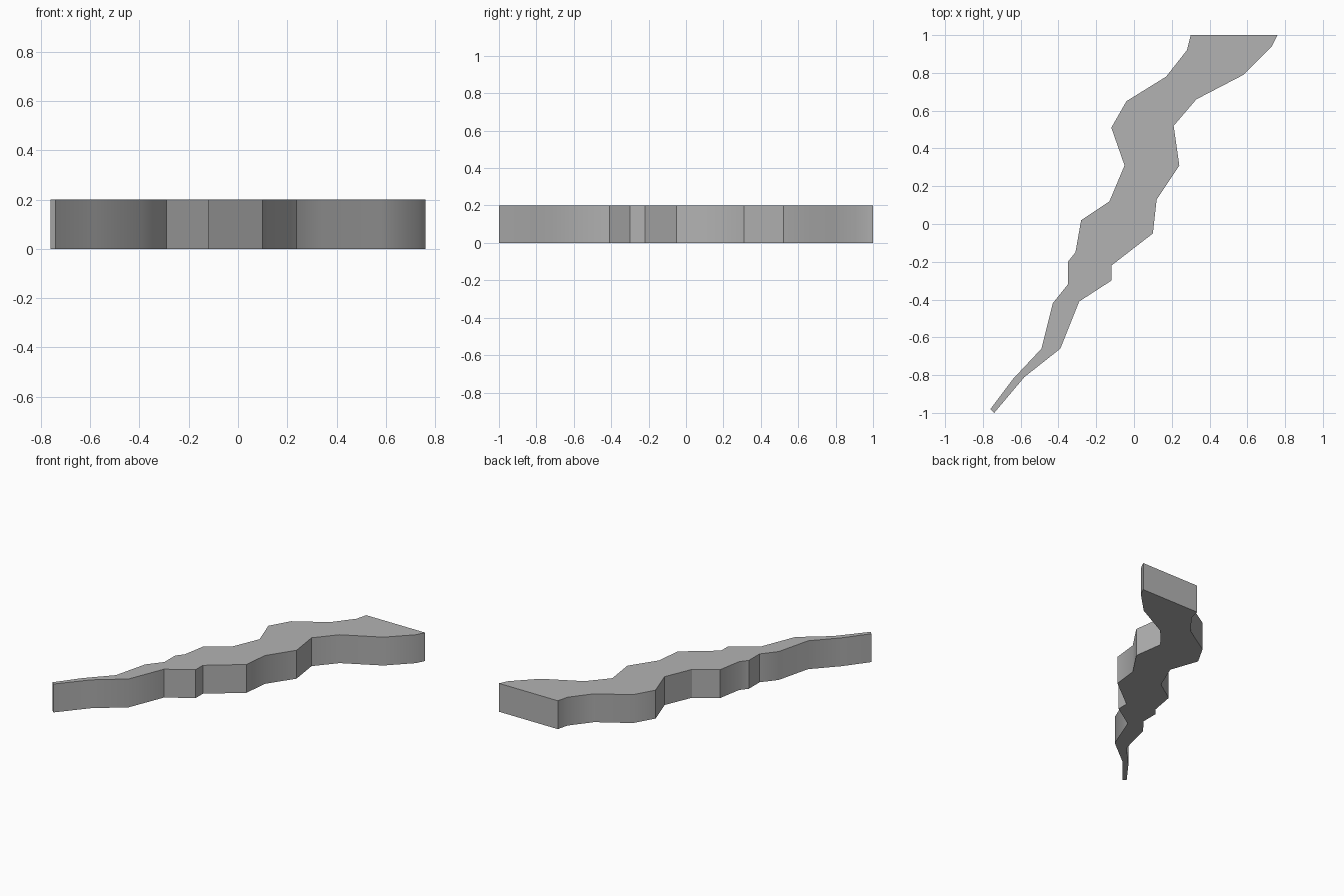
import bpy
import bmesh
import math

cube = bpy.data.objects.get("Cube")
if cube:
    bpy.data.objects.remove(cube, do_unlink=True)

HEIGHT = 0.2

# The two winding edges of the strip, each from the wide end to the narrow tip
LEFT_EDGE = [(.3, 1), (.28, .92), (.17, .78), (-.04, .65), (-.12, .51),
             (-.05, .31), (-.13, .12), (-.28, .02), (-.31, -.15), (-.35, -.2),
             (-.35, -.32), (-.43, -.42), (-.49, -.66), (-.64, -.82), (-.76, -.98)]
RIGHT_EDGE = [(.76, 1), (.73, .94), (.58, .79), (.33, .66), (.21, .52),
              (.24, .31), (.12, .13), (.1, -.05), (-.12, -.22), (-.12, -.3),
              (-.29, -.41), (-.39, -.66), (-.58, -.81), (-.74, -1)]


def flat_material(name, color):
    mat = bpy.data.materials.new(name)
    mat.use_nodes = True
    mat.diffuse_color = color
    mat.node_tree.nodes["Principled BSDF"].inputs["Base Color"].default_value = color
    return mat


def extruded_outline(name, outline, height, mat):
    bm = bmesh.new()
    base = bm.faces.new([bm.verts.new((x, y, 0)) for x, y in outline])
    top = bmesh.ops.extrude_face_region(bm, geom=[base], use_keep_orig=True)
    verts = [v for v in top["geom"] if isinstance(v, bmesh.types.BMVert)]
    bmesh.ops.translate(bm, verts=verts, vec=(0, 0, height))
    bmesh.ops.recalc_face_normals(bm, faces=bm.faces)
    mesh = bpy.data.meshes.new(name)
    bm.to_mesh(mesh)
    bm.free()
    mesh.materials.append(mat)
    obj = bpy.data.objects.new(name, mesh)
    bpy.context.collection.objects.link(obj)
    return obj


# Winding slab, smooth along gentle bends and crisp at the corners
slab = extruded_outline("winding_slab", LEFT_EDGE + RIGHT_EDGE[::-1], HEIGHT,
                        flat_material("stone grey", (.45, .45, .45, 1)))
bpy.ops.object.select_all(action="DESELECT")
slab.select_set(True)
bpy.context.view_layer.objects.active = slab
bpy.ops.object.shade_smooth_by_angle(angle=math.radians(30))
